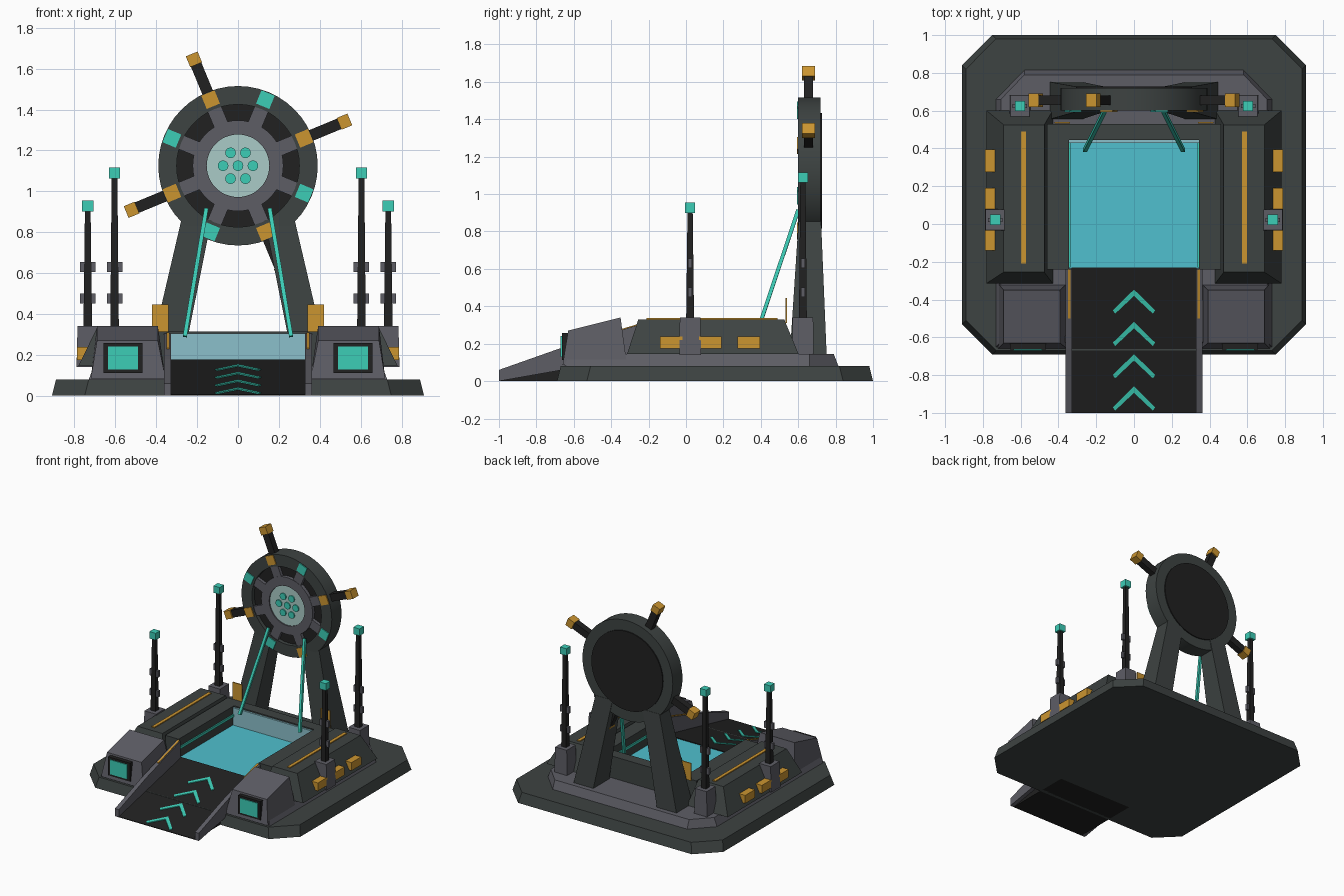
import bpy, bmesh
from math import sin, cos, pi, radians
from mathutils import Vector

if "Cube" in bpy.data.objects:
    bpy.data.objects.remove(bpy.data.objects["Cube"])


def colour(name, r, g, b):
    m = bpy.data.materials.new(name)
    m.diffuse_color = (r, g, b, 1)
    m.use_nodes = True
    m.node_tree.nodes["Principled BSDF"].inputs["Base Color"].default_value = m.diffuse_color
    return m


HULL = colour("dark hull", 0.047, 0.056, 0.054)
GREY = colour("mid grey", 0.11, 0.11, 0.13)
BLACK = colour("black", 0.015, 0.015, 0.015)
AMBER = colour("amber", 0.60, 0.30, 0.03)
TEAL = colour("teal", 0.045, 0.61, 0.47)
WATER = colour("pool cyan", 0.08, 0.53, 0.62)
PALE = colour("pale disc", 0.40, 0.60, 0.57)
GLASS = colour("pale blue glass", 0.26, 0.53, 0.60)


def make(name, mat, bm):
    bmesh.ops.recalc_face_normals(bm, faces=bm.faces)
    me = bpy.data.meshes.new(name)
    bm.to_mesh(me)
    bm.free()
    me.materials.append(mat)
    ob = bpy.data.objects.new(name, me)
    bpy.context.collection.objects.link(ob)
    return ob


def loft(name, mat, a, b):
    """Closed solid between two matching loops of points."""
    bm = bmesh.new()
    va, vb = [bm.verts.new(p) for p in a], [bm.verts.new(p) for p in b]
    n = len(a)
    bm.faces.new(va[::-1])
    bm.faces.new(vb)
    for i in range(n):
        j = (i + 1) % n
        bm.faces.new((va[i], va[j], vb[j], vb[i]))
    return make(name, mat, bm)


def rect(x0, x1, y0, y1, z):
    return [(x0, y0, z), (x1, y0, z), (x1, y1, z), (x0, y1, z)]


def box(name, mat, x, y, z):
    return loft(name, mat, rect(*x, *y, z[0]), rect(*x, *y, z[1]))


def side_solid(name, mat, yz, x0, x1):
    """Profile in the y-z plane pulled along x."""
    return loft(name, mat, [(x0, y, z) for y, z in yz], [(x1, y, z) for y, z in yz])


def span(s, a, b):
    return tuple(sorted((s * a, s * b)))


def bar(name, mat, p, q, w0, w1, d, up):
    """Rectangular bar from p to q, width w0 to w1, depth d along 'up'."""
    p, q = Vector(p), Vector(q)
    u = Vector(up).normalized()
    v = (q - p).cross(u).normalized()

    def loop(c, w):
        return [c + v * w * i / 2 + u * d * j / 2 for i, j in ((-1, -1), (1, -1), (1, 1), (-1, 1))]
    return loft(name, mat, loop(p, w0), loop(q, w1))


ZC = 1.125   # wheel centre height


def polar(r, a, y):
    return Vector((r * cos(a), y, ZC + r * sin(a)))


def disc(name, mat, r, y0, y1, n=48, centre=(0, 0)):
    def loop(y):
        return [polar(r, 2 * pi * i / n, y) + Vector((centre[0], 0, centre[1])) for i in range(n)]
    return smooth(loft(name, mat, loop(y0), loop(y1)))


def annulus(name, mat, r0, r1, y0, y1, n=48):
    bm = bmesh.new()
    rings = [[bm.verts.new(polar(r, 2 * pi * i / n, y)) for i in range(n)]
             for r, y in ((r0, y0), (r1, y0), (r1, y1), (r0, y1))]
    for k in range(4):
        a, b = rings[k], rings[(k + 1) % 4]
        for i in range(n):
            j = (i + 1) % n
            bm.faces.new((a[i], a[j], b[j], b[i]))
    return smooth(make(name, mat, bm))


def smooth(ob):
    bpy.ops.object.select_all(action='DESELECT')
    ob.select_set(True)
    bpy.context.view_layer.objects.active = ob
    bpy.ops.object.shade_smooth_by_angle(angle=radians(30))
    return ob


# Base plate with cut corners
def octagon(e, z):
    x, y0, y1, c = 0.91 - e, -0.69 + e, 1.0 - e, 0.16
    return [(-x + c, y0, z), (x - c, y0, z), (x, y0 + c, z), (x, y1 - c, z),
            (x - c, y1, z), (-x + c, y1, z), (-x, y1 - c, z), (-x, y0 + c, z)]


loft("base_plate", HULL, octagon(0, 0), octagon(0.02, 0.08))


# Second step, notched at the front for the ramp
def step(e, z):
    half = [(0.345, -0.24), (0.345, -0.65 + e), (0.73 - e, -0.65 + e),
            (0.73 - e, 0.66), (0.58, 0.815 - e)]
    return [(x, y, z) for x, y in half] + [(-x, y, z) for x, y in half[::-1]]


loft("upper_step", GREY, step(0, 0.08), step(0.025, 0.145))

# Pool
box("pool_water", WATER, (-0.345, 0.345), (-0.235, 0.44), (0.10, 0.17))
box("pool_back_glass", GLASS, (-0.345, 0.345), (0.43, 0.444), (0.17, 0.305))
box("pool_rim_back", HULL, (-0.46, 0.46), (0.444, 0.53), (0.14, 0.315))

# Ramp
SLOPE = 0.17 / 0.77


def ramp_z(y):
    return 0.005 + SLOPE * (y + 1)


side_solid("ramp", BLACK, [(-1, 0), (-0.45, 0), (-0.23, 0.1), (-0.23, 0.176), (-1, 0.005)], -0.33, 0.33)
for i in range(4):
    y = -0.365 - 0.171 * i
    for s in (-1, 1):
        pts = [(0, y + 0.018), (s * 0.112, y - 0.092), (s * 0.10, y - 0.11), (0, y - 0.016)]
        loft("ramp_chevron", TEAL, [(a, b, ramp_z(b)) for a, b in pts],
             [(a, b, ramp_z(b) + 0.006) for a, b in pts])

for s in (-1, 1):
    # Ramp rails
    side_solid("ramp_rail", GREY, [(-1, 0), (-0.66, 0.06), (-0.24, 0.12), (-0.24, 0.305),
                                   (-0.66, 0.18), (-1, 0.06)], s * 0.328, s * 0.362)
    side_solid("rail_light", AMBER, [(-0.5, 0.225), (-0.24, 0.302), (-0.24, 0.31), (-0.5, 0.233)],
               s * 0.335, s * 0.349)
    # Pool sides
    box("pool_rim_side", HULL, span(s, 0.345, 0.46), (-0.24, 0.45), (0.14, 0.315))
    box("pool_edge_light", TEAL, span(s, 0.336, 0.346), (-0.23, 0.43), (0.235, 0.255))
    # Side blocks with sloped faces
    loft("side_block", HULL, rect(*span(s, 0.43, 0.782), -0.315, 0.602, 0.145),
         rect(*span(s, 0.475, 0.69), -0.255, 0.525, 0.33))
    box("block_top_light", AMBER, span(s, 0.573, 0.598), (-0.21, 0.49), (0.328, 0.337))
    for y in (-0.08, 0.13, 0.335):
        box("side_panel", AMBER, span(s, 0.72, 0.788), (y - 0.06, y + 0.06), (0.175, 0.238))
    box("corner_sign", AMBER, span(s, 0.34, 0.42), (0.532, 0.541), (0.31, 0.445))

    # Front consoles with screens
    x0, x1 = span(s, 0.355, 0.72)
    t0, t1 = span(s, 0.392, 0.69)
    loft("console", GREY, rect(x0, x1, -0.66, -0.315, 0.085),
         [(t0, -0.63, 0.27), (t1, -0.63, 0.27), (t1, -0.35, 0.34), (t0, -0.35, 0.34)])
    box("screen_frame", BLACK, span(s, 0.467, 0.657), (-0.664, -0.62), (0.112, 0.257))
    box("screen", TEAL, span(s, 0.488, 0.637), (-0.670, -0.655), (0.128, 0.241))

    # Antennas
    for x, y, top in ((0.735, 0.022, 0.90), (0.604, 0.625, 1.062)):
        x *= s
        loft("antenna_foot", GREY, rect(x - 0.055, x + 0.055, y - 0.058, y + 0.058, 0.14),
             rect(x - 0.05, x + 0.05, y - 0.055, y + 0.055, 0.34))
        loft("antenna_mast", BLACK, rect(x - 0.021, x + 0.021, y - 0.021, y + 0.021, 0.335),
             rect(x - 0.014, x + 0.014, y - 0.014, y + 0.014, top))
        for z in (0.475, 0.63):
            box("antenna_clip", GREY, (x - 0.038, x + 0.038), (y - 0.011, y + 0.011), (z - 0.025, z + 0.025))
        box("antenna_lamp", TEAL, (x - 0.027, x + 0.027), (y - 0.027, y + 0.027), (top, top + 0.054))

    # Wheel legs and beams
    loft("wheel_leg", HULL, rect(*span(s, 0.275, 0.445), 0.555, 0.752, 0.14),
         rect(*span(s, 0.13, 0.277), 0.602, 0.722, 0.86))
    bar("energy_beam", TEAL, (s * 0.155, 0.60, 0.915), (s * 0.26, 0.39, 0.29), 0.02, 0.02, 0.02, (1, 0, 0.17 * s))

# Wheel
annulus("wheel_rim", HULL, 0.30, 0.39, 0.60, 0.72)
disc("wheel_back", BLACK, 0.308, 0.63, 0.728)
annulus("wheel_inner_ring", GREY, 0.153, 0.222, 0.603, 0.64)
disc("wheel_glow", PALE, 0.156, 0.612, 0.64)
dots = [(0, 0)] + [(0.073 * cos(k * pi / 3), 0.073 * sin(k * pi / 3)) for k in range(6)]
for c in dots:
    disc("glow_dot", TEAL, 0.026, 0.603, 0.615, 16, c)

for k in range(8):
    a = radians(22.5 + 45 * k)
    lamp = AMBER if k % 2 == 0 else TEAL
    bar("ring_block", GREY, polar(0.21, a, 0.62), polar(0.302, a, 0.62), 0.072, 0.072, 0.03, (0, 1, 0))
    bar("rim_lamp", lamp, polar(0.315, a, 0.607), polar(0.385, a, 0.607), 0.07, 0.07, 0.028, (0, 1, 0))
    if k % 2 == 0:
        # Spokes with amber tips
        bar("spoke", BLACK, polar(0.37, a, 0.655), polar(0.55, a, 0.655), 0.055, 0.055, 0.05, (0, 1, 0))
        bar("spoke_tip", AMBER, polar(0.535, a, 0.655), polar(0.592, a, 0.655), 0.062, 0.062, 0.07, (0, 1, 0))
